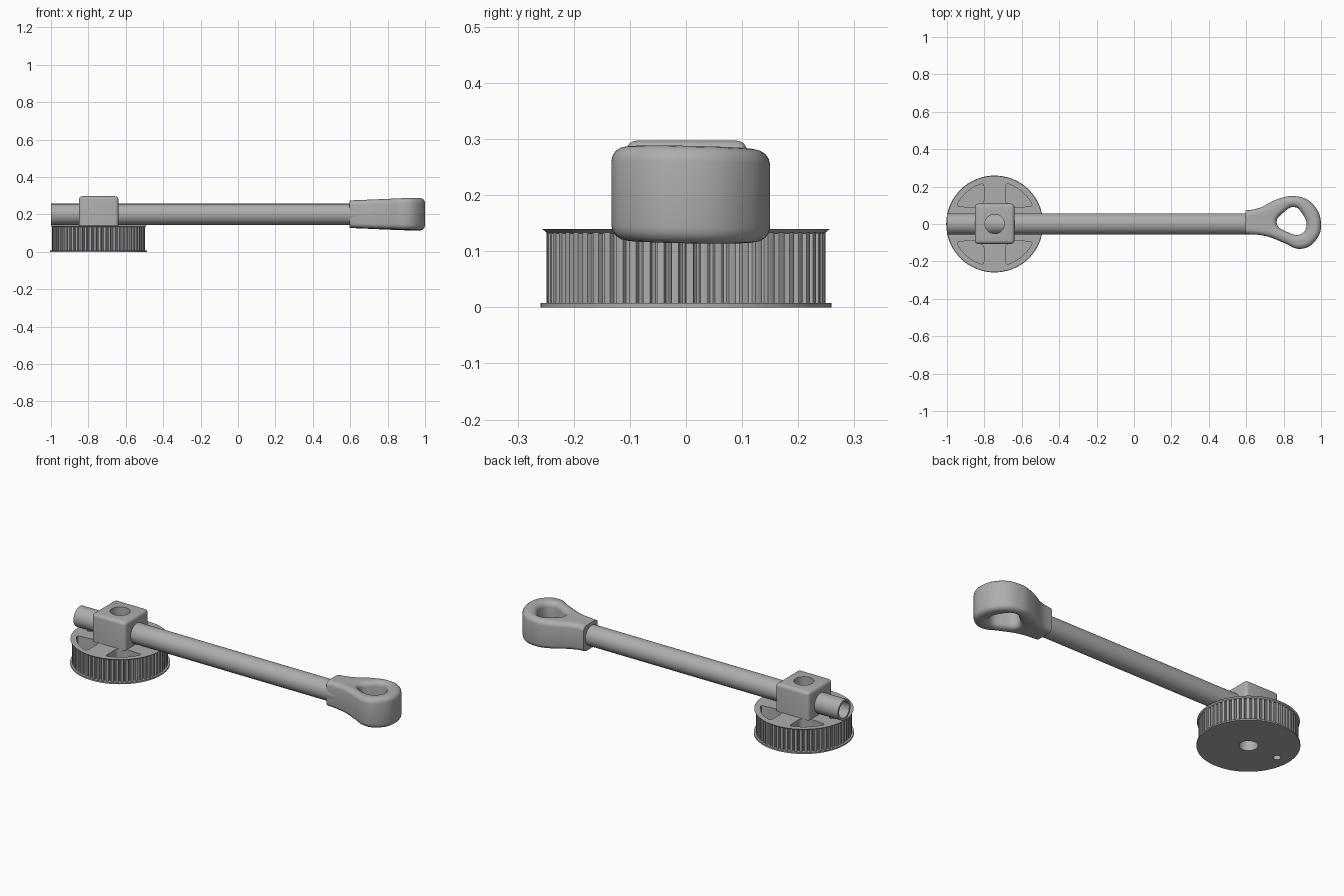
import bpy, bmesh
from math import sin, cos, pi, radians

if "Cube" in bpy.data.objects:
    bpy.data.objects.remove(bpy.data.objects["Cube"], do_unlink=True)

grey = bpy.data.materials.new("plain_grey")
grey.use_nodes = True
COLOUR = (0.42, 0.42, 0.42, 1)
grey.diffuse_color = COLOUR
grey.node_tree.nodes["Principled BSDF"].inputs["Base Color"].default_value = COLOUR

HUB_X = -0.745          # pulley and clamp axis
ROD_Z = 0.2
parts = []


def add(name, bm):
    bmesh.ops.recalc_face_normals(bm, faces=bm.faces)
    mesh = bpy.data.meshes.new(name)
    bm.to_mesh(mesh)
    bm.free()
    mesh.materials.append(grey)
    obj = bpy.data.objects.new(name, mesh)
    bpy.context.collection.objects.link(obj)
    return obj


def prism(outline, z0, z1, corner=0.0):
    """Extruded outline, with optionally rounded vertical corners."""
    bm = bmesh.new()
    face = bm.faces.new([bm.verts.new((x, y, z0)) for x, y in outline])
    top = bmesh.ops.extrude_face_region(bm, geom=[face])["geom"]
    for v in top:
        if isinstance(v, bmesh.types.BMVert):
            v.co.z = z1
    bmesh.ops.recalc_face_normals(bm, faces=bm.faces)
    if corner:
        edges = [e for e in bm.edges
                 if abs(e.verts[0].co.z - e.verts[1].co.z) > 1e-4
                 and e.calc_face_angle(0) > radians(35)]
        bmesh.ops.bevel(bm, geom=edges, offset=corner, segments=4,
                        profile=0.5, affect='EDGES')
    return bm


def cylinder(x, y, r0, r1, z0, z1, sides):
    bm = bmesh.new()
    bmesh.ops.create_cone(bm, cap_ends=True, segments=sides, radius1=r0,
                          radius2=r1, depth=z1 - z0)
    bmesh.ops.translate(bm, verts=bm.verts, vec=(x, y, (z0 + z1) / 2))
    return bm


def cut(obj, cutters):
    for c in cutters:
        mod = obj.modifiers.new("cut", 'BOOLEAN')
        mod.operation = 'DIFFERENCE'
        mod.solver = 'EXACT'
        mod.object = c
    bpy.context.view_layer.update()
    graph = bpy.context.evaluated_depsgraph_get()
    mesh = bpy.data.meshes.new_from_object(obj.evaluated_get(graph))
    obj.modifiers.clear()
    obj.data = mesh


# Cutters: centre bore, small pin hole, four pockets, clamp screw hole
bore = add("bore_cutter", cylinder(HUB_X, 0, 0.048, 0.048, -0.1, 0.18, 32))
pin = add("pin_cutter", cylinder(-0.93, 0, 0.02, 0.02, -0.1, 0.18, 20))
screw = add("screw_cutter", cylinder(HUB_X, 0, 0.052, 0.052, 0.2, 0.4, 32))
pockets = []
outer = [radians(25 + 50 * i / 10) for i in range(11)]
inner = [radians(64 - 22 * i / 5) for i in range(6)]
for sx in (-1, 1):
    for sy in (-1, 1):
        ring = [(0.226, a) for a in outer] + [(0.13, a) for a in inner]
        shape = [(HUB_X + sx * r * cos(a), sy * r * sin(a)) for r, a in ring]
        pockets.append(add("pocket_cutter", prism(shape, 0.03, 0.2, 0.016)))

# Toothed drum
TEETH = 60
tooth = [(0.0, 0.248), (0.25, 0.249), (0.5, 0.248),
         (0.56, 0.238), (0.75, 0.234), (0.94, 0.238)]
gear = [(HUB_X + r * cos(2 * pi * (i + t) / TEETH), r * sin(2 * pi * (i + t) / TEETH))
        for i in range(TEETH) for t, r in tooth]
drum = add("pulley_drum", prism(gear, 0.007, 0.133))
cut(drum, [bore, pin] + pockets)

# Flat bottom flange and flared top flange
bottom = add("bottom_flange", cylinder(HUB_X, 0, 0.259, 0.259, 0, 0.008, 96))
cut(bottom, [bore, pin])
top_flange = add("top_flange", cylinder(HUB_X, 0, 0.247, 0.257, 0.132, 0.14, 96))
cut(top_flange, [bore, pin] + pockets)

# Clamp block, rounded on all but its bottom edges
bm = bmesh.new()
bmesh.ops.create_cube(bm, size=1)
for v in bm.verts:
    v.co = (HUB_X + v.co.x * 0.212, 0.001 + v.co.y * 0.215, 0.2175 + v.co.z * 0.159)
rounded = [e for e in bm.edges if max(v.co.z for v in e.verts) > 0.2]
bmesh.ops.bevel(bm, geom=rounded, offset=0.018, segments=4, profile=0.5, affect='EDGES')
block = add("clamp_block", bm)
cut(block, [screw])

# Hollow rod along x
bm = bmesh.new()
SIDES = 40
rings = []
for x, r in ((-1, 0.046), (-1, 0.057), (0.72, 0.057), (0.72, 0.046)):
    rings.append([bm.verts.new((x, r * cos(2 * pi * i / SIDES),
                                ROD_Z + r * sin(2 * pi * i / SIDES))) for i in range(SIDES)])
for k in range(4):
    a, b = rings[k], rings[(k + 1) % 4]
    for i in range(SIDES):
        j = (i + 1) % SIDES
        bm.faces.new((a[i], a[j], b[j], b[i]))
rod = add("rod", bm)

# Teardrop handle with a through hole
RIM = 0.028
curve = bpy.data.curves.new("handle_outline", 'CURVE')
curve.dimensions = '2D'
curve.fill_mode = 'BOTH'
curve.resolution_u = 8
curve.extrude = 0.087 - RIM
curve.bevel_depth = RIM
curve.bevel_resolution = 3
curve.offset = -RIM
outline = [(0.53, 0.07), (0.6, 0.073), (0.67, 0.086), (0.76, 0.13), (0.86, 0.149),
           (0.95, 0.112), (1.0, 0.0), (0.965, -0.095), (0.89, -0.133),
           (0.8, -0.1), (0.71, -0.066), (0.6, -0.054), (0.53, -0.054)]
hole = [(0.763, 0.005), (0.8, 0.062), (0.86, 0.09), (0.9, 0.055),
        (0.922, -0.015), (0.89, -0.055), (0.82, -0.043)]
for points in (outline, hole):
    spline = curve.splines.new('BEZIER')
    spline.use_cyclic_u = True
    spline.bezier_points.add(len(points) - 1)
    for p, (x, y) in zip(spline.bezier_points, points):
        p.co = (x, y, 0)
        p.handle_left_type = p.handle_right_type = 'AUTO'
temp = bpy.data.objects.new("handle_helper", curve)
bpy.context.collection.objects.link(temp)
bpy.context.view_layer.update()
mesh = bpy.data.meshes.new_from_object(
    temp.evaluated_get(bpy.context.evaluated_depsgraph_get()))
bpy.data.objects.remove(temp, do_unlink=True)
bm = bmesh.new()
bm.from_mesh(mesh)
bmesh.ops.remove_doubles(bm, verts=bm.verts, dist=0.0002)
# square off the rod end, then taper and tilt slightly
sliced = bmesh.ops.bisect_plane(bm, geom=bm.verts[:] + bm.edges[:] + bm.faces[:],
                                plane_co=(0.596, 0, 0), plane_no=(-1, 0, 0),
                                clear_outer=True)
rim_edges = [e for e in sliced["geom_cut"] if isinstance(e, bmesh.types.BMEdge)]
bmesh.ops.holes_fill(bm, edges=rim_edges, sides=0)
for v in bm.verts:
    t = min(1, (v.co.x - 0.596) / 0.38)
    v.co.z = 0.201 + v.co.z * (0.84 + 0.16 * t) - 0.018 * v.co.y
handle = add("handle", bm)

# Tidy up and shade
for c in [bore, pin, screw] + pockets:
    bpy.data.objects.remove(c, do_unlink=True)
bpy.ops.object.select_all(action='DESELECT')
for obj in (drum, bottom, top_flange, block, rod, handle):
    obj.select_set(True)
bpy.context.view_layer.objects.active = handle
bpy.ops.object.shade_smooth_by_angle(angle=radians(32))
